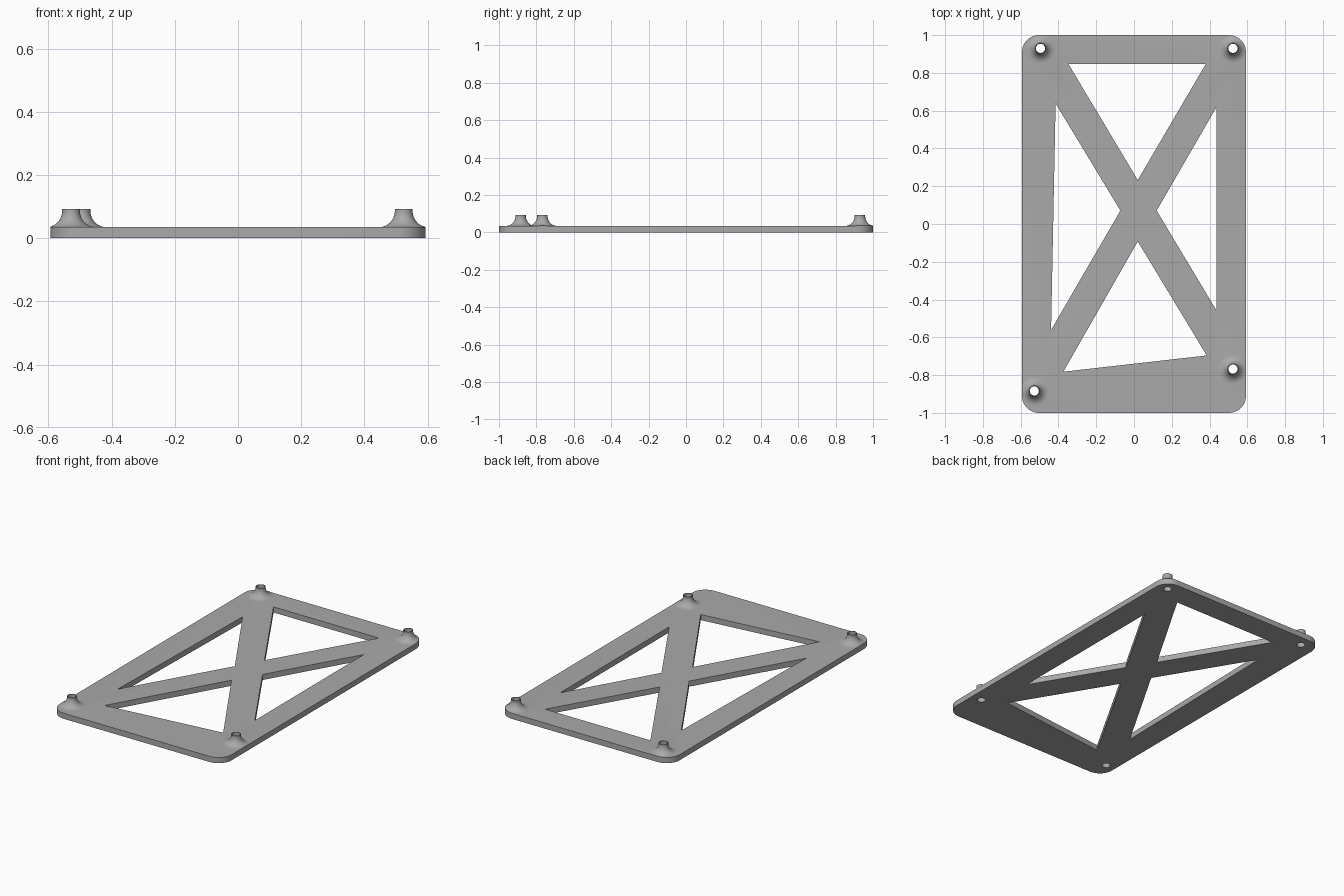
import bpy
import bmesh
from math import cos, sin, pi, radians

cube = bpy.data.objects.get("Cube")
if cube:
    bpy.data.objects.remove(cube, do_unlink=True)

HALF_X, HALF_Y, CORNER = 0.593, 1.0, 0.09
THICK, TOP = 0.035, 0.092
BASE_R, NECK_R, HOLE_R = 0.078, 0.028, 0.024
POSTS = [(-0.495, 0.93), (0.524, 0.93), (0.524, -0.768), (-0.528, -0.884)]
WINDOWS = {
    "back": [(-0.347, 0.847), (0.02, 0.233), (0.38, 0.847)],
    "right": [(-0.415, 0.638), (-0.439, -0.561), (-0.072, 0.071)],
    "left": [(0.437, 0.619), (0.12, 0.071), (0.437, -0.458)],
    "front": [(0.02, -0.093), (-0.374, -0.782), (0.385, -0.696)],
}

grey = bpy.data.materials.new("plain_grey")
grey.use_nodes = True
grey.diffuse_color = (0.4, 0.4, 0.4, 1)
grey.node_tree.nodes["Principled BSDF"].inputs["Base Color"].default_value = (0.4, 0.4, 0.4, 1)


def make_object(name, bm):
    bmesh.ops.recalc_face_normals(bm, faces=bm.faces)
    mesh = bpy.data.meshes.new(name)
    bm.to_mesh(mesh)
    bm.free()
    mesh.materials.append(grey)
    obj = bpy.data.objects.new(name, mesh)
    bpy.context.collection.objects.link(obj)
    return obj


def prism(name, outline, z0, z1):
    bm = bmesh.new()
    face = bm.faces.new([bm.verts.new((x, y, z0)) for x, y in outline])
    new = bmesh.ops.extrude_face_region(bm, geom=[face])["geom"]
    for v in new:
        if isinstance(v, bmesh.types.BMVert):
            v.co.z = z1
    return make_object(name, bm)


def circle(cx, cy, r, start=0, sweep=2 * pi, steps=48, closed=True):
    count = steps if closed else steps + 1
    return [(cx + r * cos(start + sweep * i / steps),
             cy + r * sin(start + sweep * i / steps)) for i in range(count)]


def lathe(name, cx, cy, profile, segments=48):
    bm = bmesh.new()
    rings = [[bm.verts.new((x, y, z)) for x, y in circle(cx, cy, r, steps=segments)]
             for r, z in profile]
    for low, high in zip(rings, rings[1:]):
        for i in range(segments):
            j = (i + 1) % segments
            bm.faces.new((low[i], low[j], high[j], high[i]))
    bm.faces.new(rings[0])
    bm.faces.new(rings[-1])
    return make_object(name, bm)


def combine(target, tool, operation):
    bpy.context.view_layer.objects.active = target
    mod = target.modifiers.new("combine", "BOOLEAN")
    mod.operation, mod.object, mod.solver = operation, tool, "EXACT"
    bpy.ops.object.modifier_apply(modifier=mod.name)
    bpy.data.objects.remove(tool, do_unlink=True)


# Rounded rectangular outline
outline = []
for k, (sx, sy) in enumerate([(1, 1), (-1, 1), (-1, -1), (1, -1)]):
    outline += circle(sx * (HALF_X - CORNER), sy * (HALF_Y - CORNER), CORNER,
                      k * pi / 2, pi / 2, 12, False)

# Plate with four triangular windows, leaving a cross brace
plate = prism("mounting_plate", outline, 0, THICK)
for side, points in WINDOWS.items():
    combine(plate, prism(side + "_window_cutter", points, -0.1, 0.2), "DIFFERENCE")

# Flared standoffs, trimmed to the plate edge, each with a through hole
flare = [(BASE_R, THICK / 2)]
for i in range(13):
    a = pi / 2 * i / 12
    flare.append((BASE_R - (BASE_R - NECK_R) * sin(a), THICK + 0.052 * (1 - cos(a))))
flare.append((NECK_R, TOP))
for x, y in POSTS:
    post = lathe("standoff", x, y, flare)
    combine(post, prism("edge_trim", outline, -0.1, 0.2), "INTERSECT")
    combine(plate, post, "UNION")
    combine(plate, prism("hole_cutter", circle(x, y, HOLE_R), -0.1, 0.2), "DIFFERENCE")

# Smooth curved faces, keep the edges sharp
bpy.ops.object.select_all(action="DESELECT")
plate.select_set(True)
bpy.context.view_layer.objects.active = plate
bpy.ops.object.shade_smooth_by_angle(angle=radians(30))
